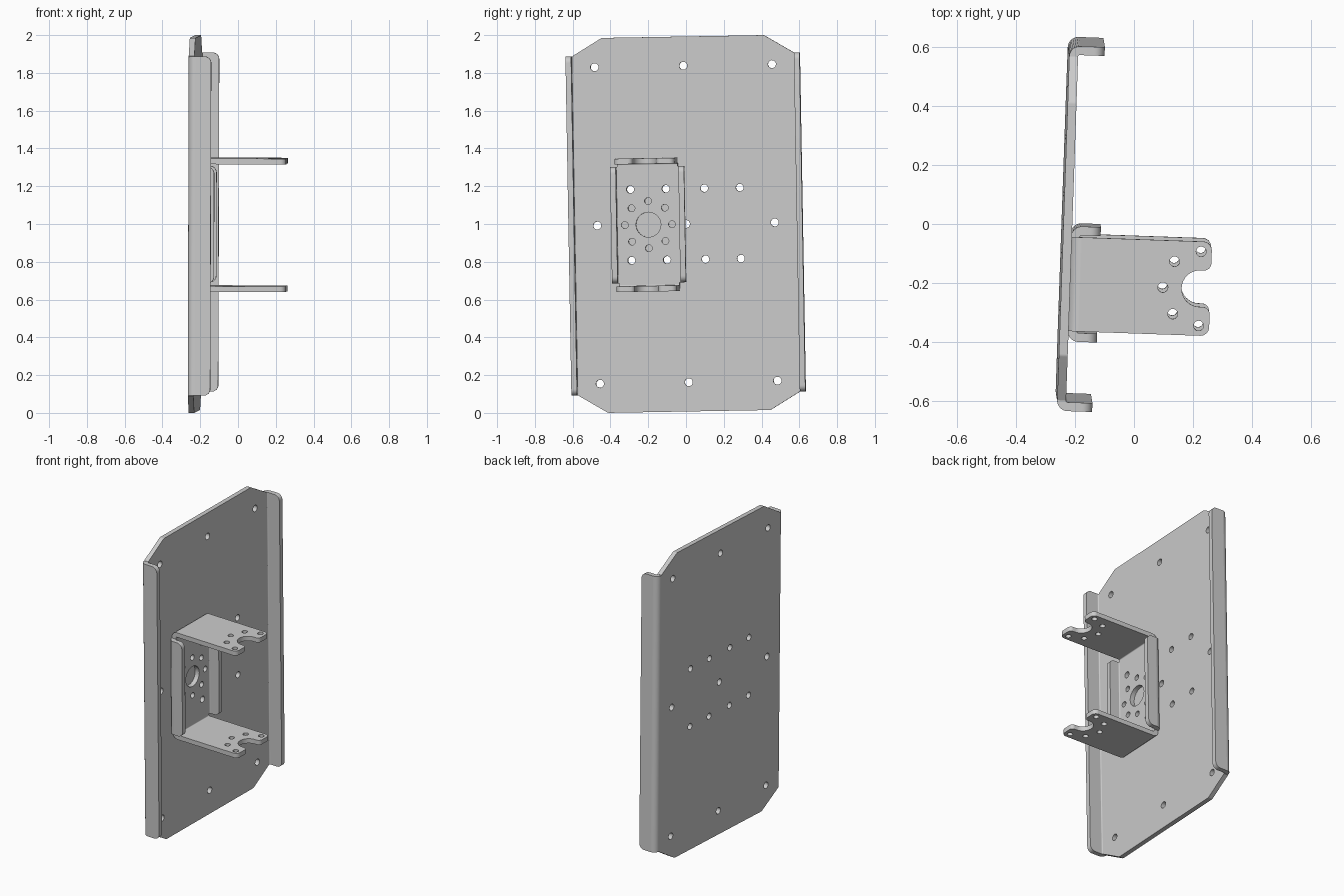
import bpy
from math import sin, cos, tan, pi, radians
from mathutils import Matrix, Vector, Euler

cube = bpy.data.objects.get("Cube")
if cube:
    bpy.data.objects.remove(cube, do_unlink=True)

T = 0.03       # sheet thickness
R = 0.036      # outer bend radius

steel = bpy.data.materials.new("light_grey_steel")
steel.use_nodes = True
grey = (0.6, 0.6, 0.6, 1)
steel.diffuse_color = grey
steel.node_tree.nodes["Principled BSDF"].inputs["Base Color"].default_value = grey

# Cyclic axis swap: local x, y, z -> y, z, x
SWAP = Matrix(((0, 0, 1, 0), (1, 0, 0, 0), (0, 1, 0, 0), (0, 0, 0, 1)))


def move(x, y, z):
    return Matrix.Translation((x, y, z))


def turn(angle, axis):
    return Matrix.Rotation(radians(angle), 4, axis)


def rounded(corners, steps=8):
    """Polygon from (x, y, radius) corners, with arcs at the corners."""
    out = []
    for i, (x, y, r) in enumerate(corners):
        p = Vector((x, y))
        a = (Vector(corners[i - 1][:2]) - p).normalized()
        b = (Vector(corners[(i + 1) % len(corners)][:2]) - p).normalized()
        if r == 0:
            out.append(p)
            continue
        half = a.angle(b) / 2
        centre = p + (a + b).normalized() * r / sin(half)
        start = (p + a * r / tan(half) - centre).normalized()
        end = (p + b * r / tan(half) - centre).normalized()
        for k in range(steps + 1):
            out.append(centre + start.slerp(end, k / steps).normalized() * r)
    return out


def mirrored(corners):
    """Complete a half outline (x > 0, bottom to top) across x = 0."""
    return corners + [(-x, y, r) for x, y, r in reversed(corners)]


def circle(x, y, r, n=24):
    return [Vector((x + r * cos(2 * pi * k / n), y + r * sin(2 * pi * k / n)))
            for k in range(n)]


def ring(y, radius, r, angles):
    return [circle(radius * cos(radians(a)), y + radius * sin(radians(a)), r)
            for a in angles]


def sheet(name, outline, holes, frame, thick=T):
    """Flat sheet with holes, filling z = 0..thick in its frame."""
    curve = bpy.data.curves.new(name, "CURVE")
    curve.dimensions = "2D"
    curve.fill_mode = "BOTH"
    curve.extrude = thick / 2
    for loop in [outline] + holes:
        spline = curve.splines.new("POLY")
        spline.points.add(len(loop) - 1)
        for point, co in zip(spline.points, loop):
            point.co = (co.x, co.y, 0, 1)
        spline.use_cyclic_u = True
    curve.materials.append(steel)
    obj = bpy.data.objects.new(name, curve)
    bpy.context.collection.objects.link(obj)
    obj.matrix_world = frame @ move(0, 0, thick / 2)
    bpy.ops.object.select_all(action="DESELECT")
    obj.select_set(True)
    bpy.context.view_layer.objects.active = obj
    bpy.ops.object.convert(target="MESH")
    bpy.ops.object.shade_smooth_by_angle(angle=radians(30))


def fold(name, frame, angle, edge, half, corners, holes=()):
    """Quarter bend along one edge of a sheet, then a flat flange."""
    line = frame @ turn(angle, "Z") @ move(0, edge, 0)
    arc = [k * pi / 16 for k in range(9)]
    profile = [Vector((r * sin(a), R - r * cos(a)))
               for r, order in ((R, arc), (R - T, arc[::-1])) for a in order]
    sheet(name + "_bend", profile, [], line @ move(-half, 0, 0) @ SWAP, 2 * half)
    sheet(name, rounded(mirrored(corners)), list(holes),
          line @ move(0, R, R) @ turn(90, "X"))


def tab(half, depth):
    return [(half, 0, 0), (half, depth - R, 0.035)]


# Main plate, slightly tilted, its back surface at z = 0 of this frame
tilt = Euler((radians(1), radians(0.2), radians(-2))).to_matrix().to_4x4()
plate = move(-0.213, 0, 1) @ tilt @ SWAP @ move(0, 0, -T)
side = 0.62 - R
half_plate = [(0.43, -0.9925, 0.02), (side, -0.9, 0), (side, 0.9, 0), (0.43, 0.9925, 0.02)]
plate_holes = [circle(x, y, 0.021) for x in (-0.47, 0, 0.47) for y in (-0.838, 0, 0.838)]
plate_holes += [circle(x, y, 0.02) for x in (-0.29, -0.102, 0.1, 0.288)
                for y in (-0.188, 0.188)]
sheet("main_plate", rounded(mirrored(half_plate)), plate_holes, plate)
for name, angle in (("front_flange", 90), ("back_flange", -90)):
    fold(name, plate, angle, side, 0.898, tab(0.898, 0.12))

# Bracket base with a bore, a ring of holes and four mounting holes
bracket = plate @ move(-0.198, 0, T)
bx, by = 0.196 - R, 0.353 - R
base_holes = [circle(0, 0, 0.066)] + ring(0, 0.125, 0.018, range(0, 360, 45))
base_holes += [circle(x, y, 0.02) for x in (-0.093, 0.095) for y in (-0.188, 0.188)]
sheet("bracket_base", rounded(mirrored([(bx, -by, 0), (bx, by, 0)])), base_holes, bracket)
for name, angle in (("bracket_front_lip", 90), ("bracket_back_lip", -90)):
    fold(name, bracket, angle, bx, 0.308, tab(0.308, 0.1))

# Arms with a round-ended notch and a half ring of holes
tip, pivot, notch = 0.479 - R, 0.443 - R, 0.062
arm = [(bx, 0, 0), (bx, tip, 0.03), (notch, tip, 0.025), (notch, pivot - notch, 0.0615)]
for name, angle in (("upper_arm", 0), ("lower_arm", 180)):
    fold(name, bracket, angle, by, bx, arm, ring(pivot, 0.126, 0.017, range(180, 361, 45)))
